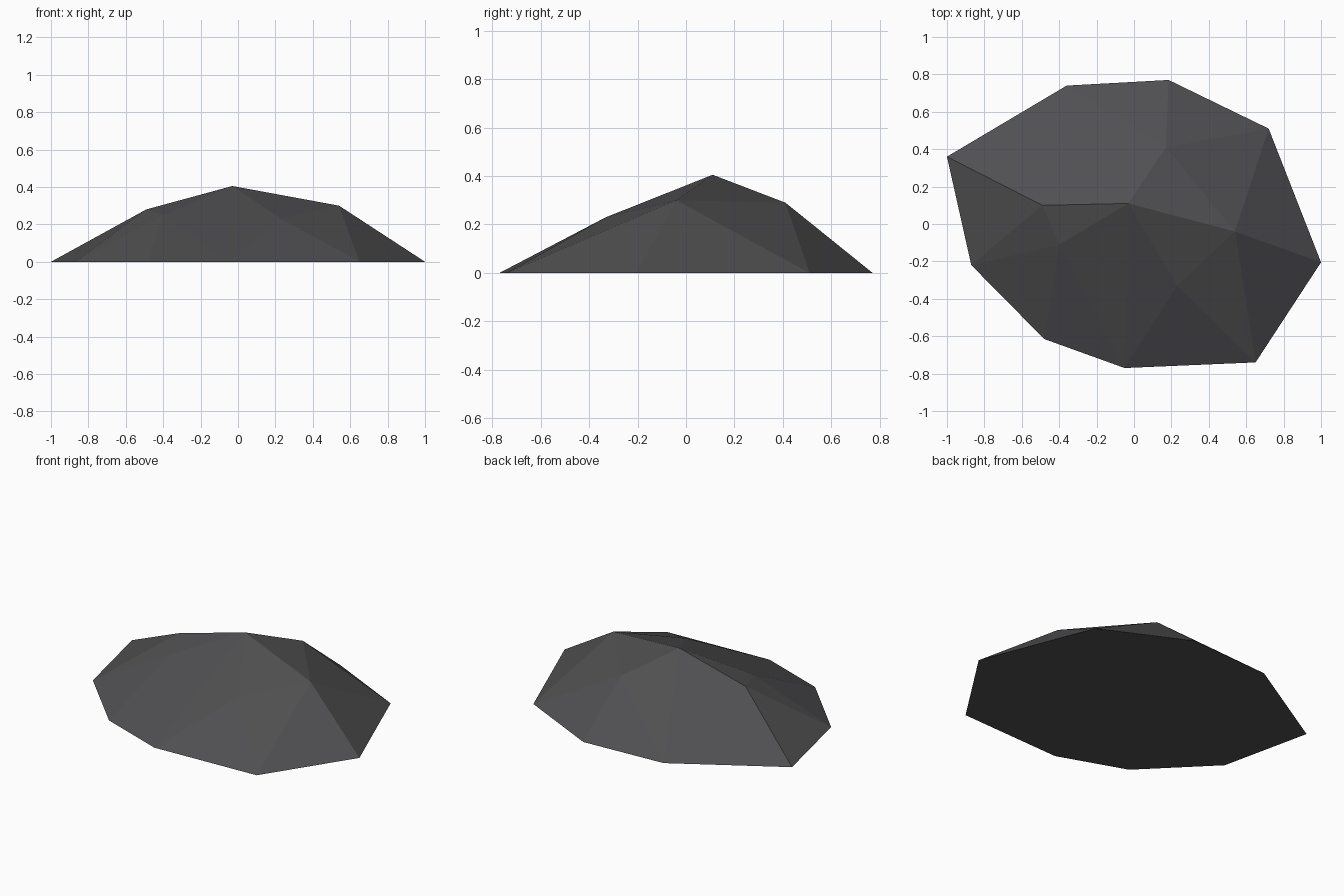
import bpy
import bmesh

cube = bpy.data.objects.get("Cube")
if cube:
    bpy.data.objects.remove(cube, do_unlink=True)

# Dark stone colour
stone = bpy.data.materials.new("dark_grey_stone")
stone.use_nodes = True
colour = (0.08, 0.08, 0.084, 1.0)
stone.diffuse_color = colour
bsdf = stone.node_tree.nodes["Principled BSDF"]
bsdf.inputs["Base Color"].default_value = colour
bsdf.inputs["Roughness"].default_value = 0.9

# Ground outline of the rock, and its raised corners
outline = [(-1, 0.36), (-0.87, -0.22), (-0.48, -0.615), (-0.05, -0.77),
           (0.65, -0.74), (1, -0.205), (0.72, 0.51), (0.185, 0.77), (-0.36, 0.74)]
corners = [(-0.03, 0.11, 0.405), (-0.49, 0.1, 0.28), (-0.4, -0.11, 0.25),
           (0.23, -0.33, 0.23), (0.54, -0.04, 0.3), (0.17, 0.41, 0.29)]

# Faceted boulder: the tight skin around all corners
bm = bmesh.new()
for x, y in outline:
    bm.verts.new((x, y, 0))
for corner in corners:
    bm.verts.new(corner)
bmesh.ops.convex_hull(bm, input=bm.verts[:])
bmesh.ops.delete(bm, geom=[v for v in bm.verts if not v.link_faces], context='VERTS')

# Merge the flat underside into one face
under = [f for f in bm.faces if all(v.co.z < 0.001 for v in f.verts)]
bmesh.ops.dissolve_faces(bm, faces=under)
bmesh.ops.recalc_face_normals(bm, faces=bm.faces[:])

mesh = bpy.data.meshes.new("rock")
bm.to_mesh(mesh)
bm.free()
mesh.materials.append(stone)
rock = bpy.data.objects.new("rock", mesh)
bpy.context.scene.collection.objects.link(rock)
